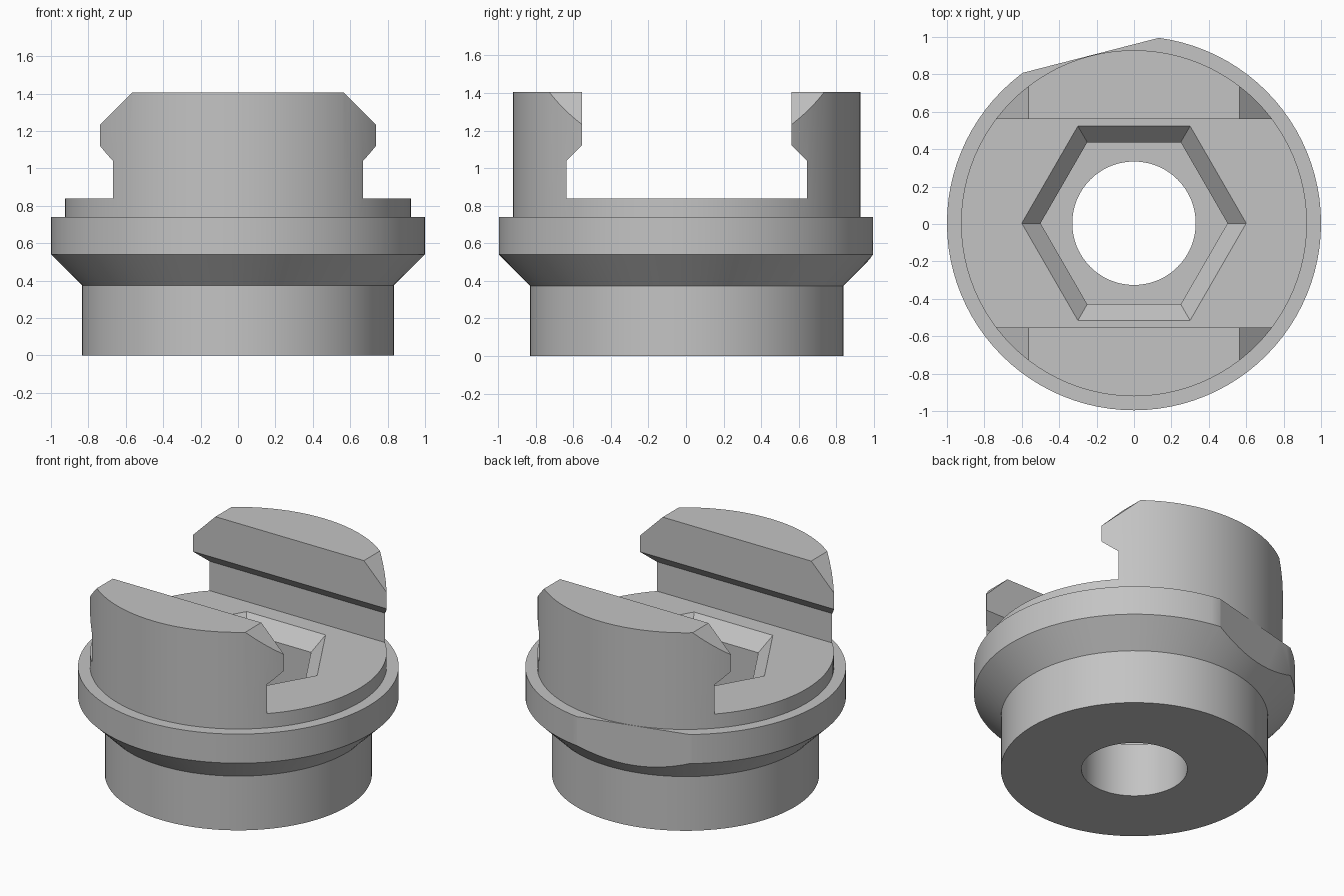
import bpy, bmesh, math
from mathutils import Matrix

if "Cube" in bpy.data.objects:
    bpy.data.objects.remove(bpy.data.objects["Cube"])

SEG = 96


def make_object(name, bm):
    bmesh.ops.recalc_face_normals(bm, faces=bm.faces)
    mesh = bpy.data.meshes.new(name)
    bm.to_mesh(mesh)
    bm.free()
    obj = bpy.data.objects.new(name, mesh)
    bpy.context.collection.objects.link(obj)
    return obj


def stack(name, rings, sides):
    """Closed solid of regular polygon rings given as (radius, z)."""
    bm = bmesh.new()
    loops = [[bm.verts.new((r * math.cos(math.tau * i / sides),
                            r * math.sin(math.tau * i / sides), z))
              for i in range(sides)] for r, z in rings]
    for a, b in zip(loops, loops[1:]):
        for i in range(sides):
            j = (i + 1) % sides
            bm.faces.new((a[i], a[j], b[j], b[i]))
    bm.faces.new(loops[0][::-1])
    bm.faces.new(loops[-1])
    return make_object(name, bm)


def prism(name, points, length, matrix):
    """Extrude a profile drawn in (x, z) along y, then place it."""
    bm = bmesh.new()
    rows = [[bm.verts.new((x, y, z)) for x, z in points]
            for y in (-length / 2, length / 2)]
    n = len(points)
    bm.faces.new(rows[0])
    bm.faces.new(rows[1][::-1])
    for i in range(n):
        j = (i + 1) % n
        bm.faces.new((rows[0][i], rows[0][j], rows[1][j], rows[1][i]))
    bm.transform(matrix)
    return make_object(name, bm)


def cut(target, cutter):
    cutter.hide_render = True
    mod = target.modifiers.new("cut", 'BOOLEAN')
    mod.operation = 'DIFFERENCE'
    mod.solver = 'EXACT'
    mod.object = cutter
    bpy.context.view_layer.objects.active = target
    bpy.ops.object.modifier_apply(modifier=mod.name)
    bpy.data.objects.remove(cutter, do_unlink=True)


# Turned body: lower spigot, conical flange, stepped upper drum
body = stack("clamp_body", [(0.833, 0), (0.833, 0.373), (1.0, 0.54), (1.0, 0.74),
                            (0.925, 0.74), (0.925, 1.405)], SEG)

# Undercut slot that leaves the two jaws
half = [(0.64, 0.838), (0.64, 1.04), (0.558, 1.12), (0.558, 1.6)]
slot = half + [(-y, z) for y, z in reversed(half)]
cut(body, prism("slot_cutter", slot, 3, Matrix.Rotation(math.pi / 2, 4, 'Z')))

# 45 degree chamfers on the jaw ends
for s in (-1, 1):
    wedge = [(s * 0.465, 1.505), (s * 1.165, 0.805), (s * 1.165, 1.505)]
    cut(body, prism("chamfer_cutter", wedge, 3, Matrix.Identity(4)))

# Hexagonal pocket with flared rim, and the through bore
cut(body, stack("hex_cutter", [(0.5, 0.368), (0.5, 0.738), (0.62, 0.858)], 6))
cut(body, stack("bore_cutter", [(0.33, -0.1), (0.33, 0.5)], SEG))

# Locating flat on the back of the flange
flat = [(0.927, -0.1), (1.3, -0.1), (1.3, 0.9), (0.927, 0.9)]
cut(body, prism("flat_cutter", flat, 3, Matrix.Rotation(math.radians(104.4), 4, 'Z')))

# Finish
grey = bpy.data.materials.new("plain grey")
grey.diffuse_color = (0.55, 0.55, 0.55, 1)
grey.use_nodes = True
grey.node_tree.nodes["Principled BSDF"].inputs["Base Color"].default_value = grey.diffuse_color
body.data.materials.clear()
body.data.materials.append(grey)
for poly in body.data.polygons:
    poly.material_index = 0
body.location.y = 0.004
bpy.ops.object.select_all(action='DESELECT')
body.select_set(True)
bpy.context.view_layer.objects.active = body
bpy.ops.object.shade_smooth_by_angle(angle=math.radians(25))
